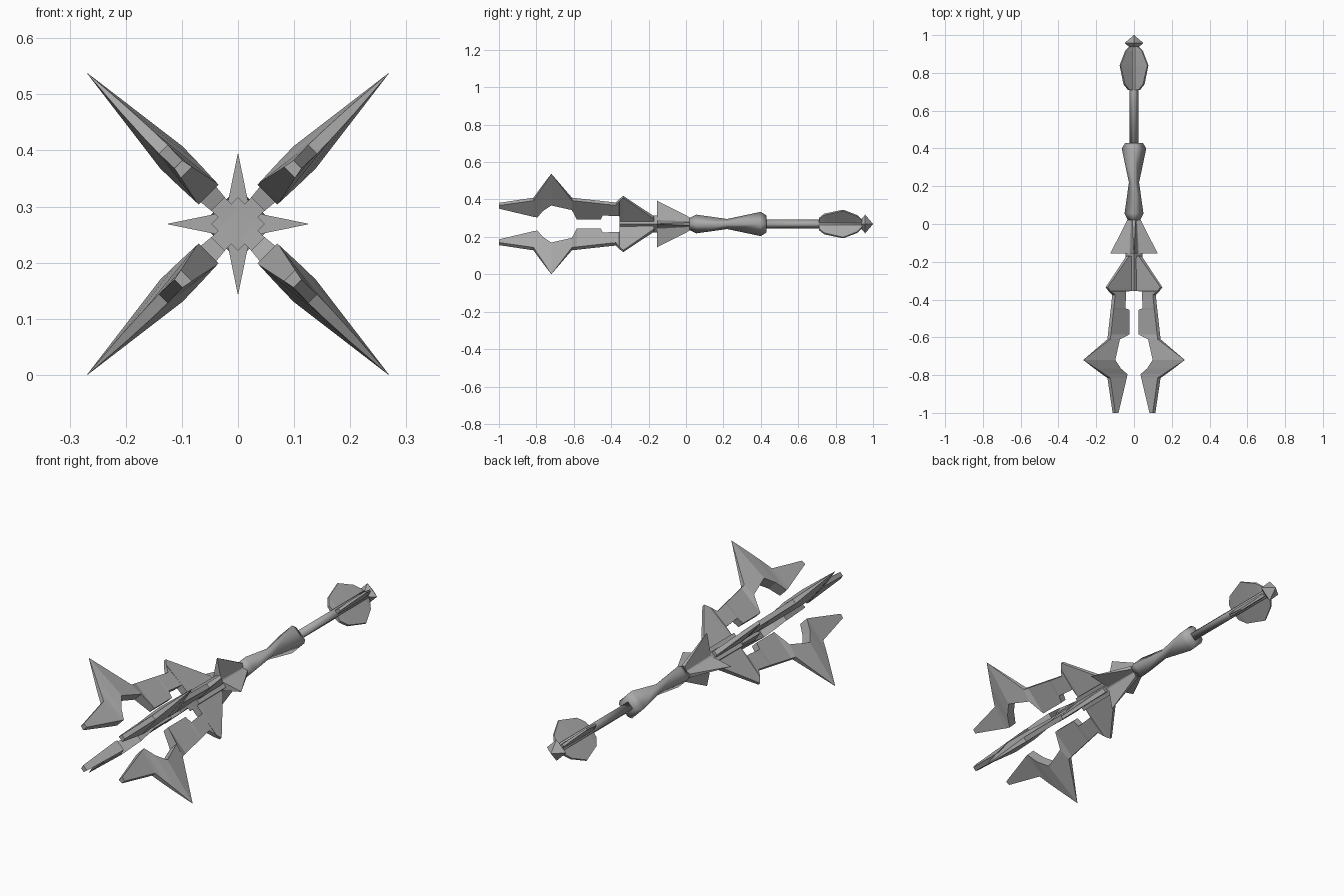
import bpy, bmesh, math
from mathutils import Vector

if "Cube" in bpy.data.objects:
    bpy.data.objects.remove(bpy.data.objects["Cube"])

CZ = 0.269  # height of the long axis

steel = bpy.data.materials.new("grey steel")
steel.diffuse_color = (0.4, 0.4, 0.4, 1)
steel.use_nodes = True
steel.node_tree.nodes["Principled BSDF"].inputs["Base Color"].default_value = steel.diffuse_color


def finish(bm, name, smooth=False):
    bmesh.ops.remove_doubles(bm, verts=bm.verts, dist=1e-5)
    bmesh.ops.recalc_face_normals(bm, faces=bm.faces)
    for f in bm.faces:
        f.smooth = smooth
    me = bpy.data.meshes.new(name)
    bm.to_mesh(me)
    bm.free()
    me.materials.append(steel)
    ob = bpy.data.objects.new(name, me)
    bpy.context.collection.objects.link(ob)


def lathe(name, profile, smooth=False):
    """Four-sided diamond body along y from (y, radius) pairs."""
    bm = bmesh.new()
    rings = []
    for y, r in profile:
        rings.append([bm.verts.new((r * math.cos(k * math.pi / 2), y,
                                    CZ + r * math.sin(k * math.pi / 2))) for k in range(4)])
    for a, b in zip(rings, rings[1:]):
        for k in range(4):
            bm.faces.new((a[k], a[(k + 1) % 4], b[(k + 1) % 4], b[k]))
    bm.faces.new(rings[0])
    bm.faces.new(rings[-1])
    finish(bm, name, smooth)


def fins(name, stations, start):
    """Four radial plates from (y, inner r, outer r, inner half thickness, outer half thickness)."""
    for n in range(4):
        a = math.radians(start + 90 * n)
        u = Vector((math.cos(a), 0, math.sin(a)))
        v = Vector((-math.sin(a), 0, math.cos(a)))
        bm = bmesh.new()
        rings = []
        for y, ri, ro, ti, to in stations:
            c = Vector((0, y, CZ))
            rings.append([bm.verts.new(c + u * r + v * t)
                          for r, t in ((ri, -ti), (ro, -to), (ro, to), (ri, ti))])
        for p, q in zip(rings, rings[1:]):
            for k in range(4):
                bm.faces.new((p[k], p[(k + 1) % 4], q[(k + 1) % 4], q[k]))
        bm.faces.new(rings[0])
        bm.faces.new(rings[-1])
        finish(bm, f"{name}_{n + 1}")


# four large diagonal head blades
fins("head_blade", [
    (-1.00, 0.130, 0.150, 0.014, 0.010),
    (-0.815, 0.079, 0.188, 0.025, 0.011),
    (-0.795, 0.074, 0.230, 0.025, 0.010),
    (-0.765, 0.125, 0.290, 0.027, 0.007),
    (-0.72, 0.168, 0.380, 0.028, 0.0004),
    (-0.61, 0.130, 0.188, 0.025, 0.011),
    (-0.584, 0.050, 0.184, 0.017, 0.011),
    (-0.456, 0.050, 0.164, 0.017, 0.011),
    (-0.445, 0.082, 0.162, 0.017, 0.011),
    (-0.375, 0.076, 0.152, 0.017, 0.011),
    (-0.357, 0.076, 0.180, 0.017, 0.009),
    (-0.355, 0.020, 0.183, 0.017, 0.009),
    (-0.335, 0.020, 0.205, 0.017, 0.007),
    (-0.17, 0.020, 0.047, 0.017, 0.011)], 45)

# four triangular guard fins
fins("guard_fin", [
    (-0.155, 0.02, 0.125, 0.022, 0.0005),
    (0.02, 0.01, 0.036, 0.016, 0.008)], 0)

# four diagonal pommel fins
fins("pommel_fin", [
    (0.71, 0.005, 0.040, 0.012, 0.006),
    (0.74, 0.005, 0.073, 0.012, 0.006),
    (0.84, 0.005, 0.104, 0.012, 0.004),
    (0.915, 0.005, 0.063, 0.012, 0.005),
    (0.94, 0.005, 0.030, 0.012, 0.006)], 45)

# shaft inside the head, waisted grip, rear rod and end cap
lathe("head_shaft", [(-0.355, 0.048), (-0.15, 0.046), (0.03, 0.03)])
lathe("grip", [(0.015, 0.030), (0.055, 0.050), (0.22, 0.027), (0.40, 0.065), (0.43, 0.046)], True)
lathe("rear_rod", [(0.42, 0.025), (0.945, 0.025)], True)
lathe("end_cap", [(0.935, 0.022), (0.958, 0.05), (1.0, 0.0005)])
